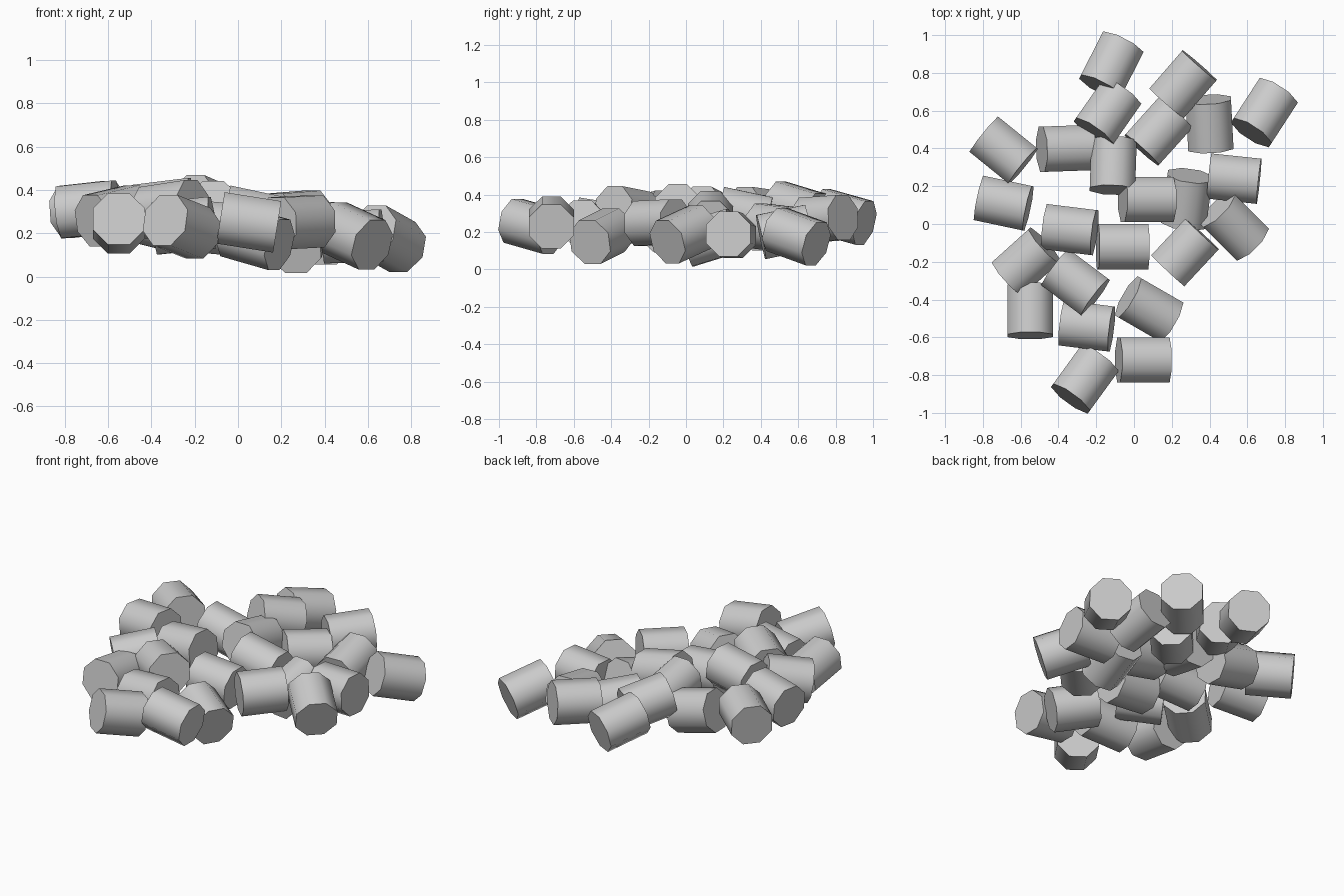
import bpy
import bmesh
from math import radians
from mathutils import Matrix

cube = bpy.data.objects.get("Cube")
if cube:
    bpy.data.objects.remove(cube, do_unlink=True)

# Plain grey material shared by every pellet
grey = bpy.data.materials.new("plain_grey")
grey.use_nodes = True
colour = (0.6, 0.6, 0.6, 1.0)
grey.diffuse_color = colour
grey.node_tree.nodes["Principled BSDF"].inputs["Base Color"].default_value = colour


def make_pellet_mesh(radius, length):
    """Octagonal cylinder lying along x, with flats facing up and down."""
    bm = bmesh.new()
    bmesh.ops.create_cone(bm, cap_ends=True, segments=8,
                          radius1=radius, radius2=radius, depth=length)
    turn = Matrix.Rotation(radians(90), 4, "Y") @ Matrix.Rotation(radians(22.5), 4, "Z")
    bmesh.ops.transform(bm, matrix=turn, verts=bm.verts)
    mesh = bpy.data.meshes.new("pellet")
    bm.to_mesh(mesh)
    bm.free()
    mesh.materials.append(grey)
    return mesh


def add_pellet(name, mesh, x, y, z, heading, pitch):
    """Heading turns the axis in plan; pitch lifts the leading end."""
    pellet = bpy.data.objects.new(name, mesh)
    pellet.location = (x, y, z)
    pellet.rotation_euler = (0, radians(-pitch), radians(heading))
    bpy.context.collection.objects.link(pellet)
    return pellet


# Scattered heap: x, y, z, heading, pitch of each pellet
heap = {
    "back": [
        (-.12, .84, .28, 63, -14),
        (-.14, .59, .32, 55, -14),
        (.26, .74, .27, 49, 3),
        (.13, .49, .22, 48, -5),
        (.40, .53, .2, 93, 12),
        (.69, .59, .175, 57, -17),
    ],
    "left_side": [
        (.53, .24, .185, -6, 2),
        (.53, -.01, .187, 135, 18),
        (.28, .13, .17, 82, 17),
        (.27, -.15, .25, 47, 2),
    ],
    "middle": [
        (.07, .13, .275, 180, 12),
        (-.06, -.12, .22, 180, 5),
        (-.11, .31, .295, 88, -12),
        (-.36, .40, .25, 182, 14),
        (-.34, -.03, .32, -7, 7),
    ],
    "right_side": [
        (-.69, .39, .31, -39, 5),
        (-.69, .11, .31, -12, 6),
        (-.57, -.20, .28, 42, 10),
        (-.31, -.31, .31, -37, 7),
    ],
    "front": [
        (-.55, -.46, .245, 90, -9),
        (-.25, -.54, .235, -7, 6),
        (.08, -.45, .178, 150, 14),
        (.05, -.72, .25, 180, 9),
        (-.26, -.82, .23, 54, -13),
    ],
}

pellet_mesh = make_pellet_mesh(radius=0.13, length=0.265)
pellets = [add_pellet(f"{zone}_pellet", pellet_mesh, *pose)
           for zone, poses in heap.items() for pose in poses]

# Round the sides and keep the end caps crisp (the mesh is shared)
bpy.ops.object.select_all(action="DESELECT")
pellets[0].select_set(True)
bpy.context.view_layer.objects.active = pellets[0]
bpy.ops.object.shade_smooth_by_angle(angle=radians(60))
